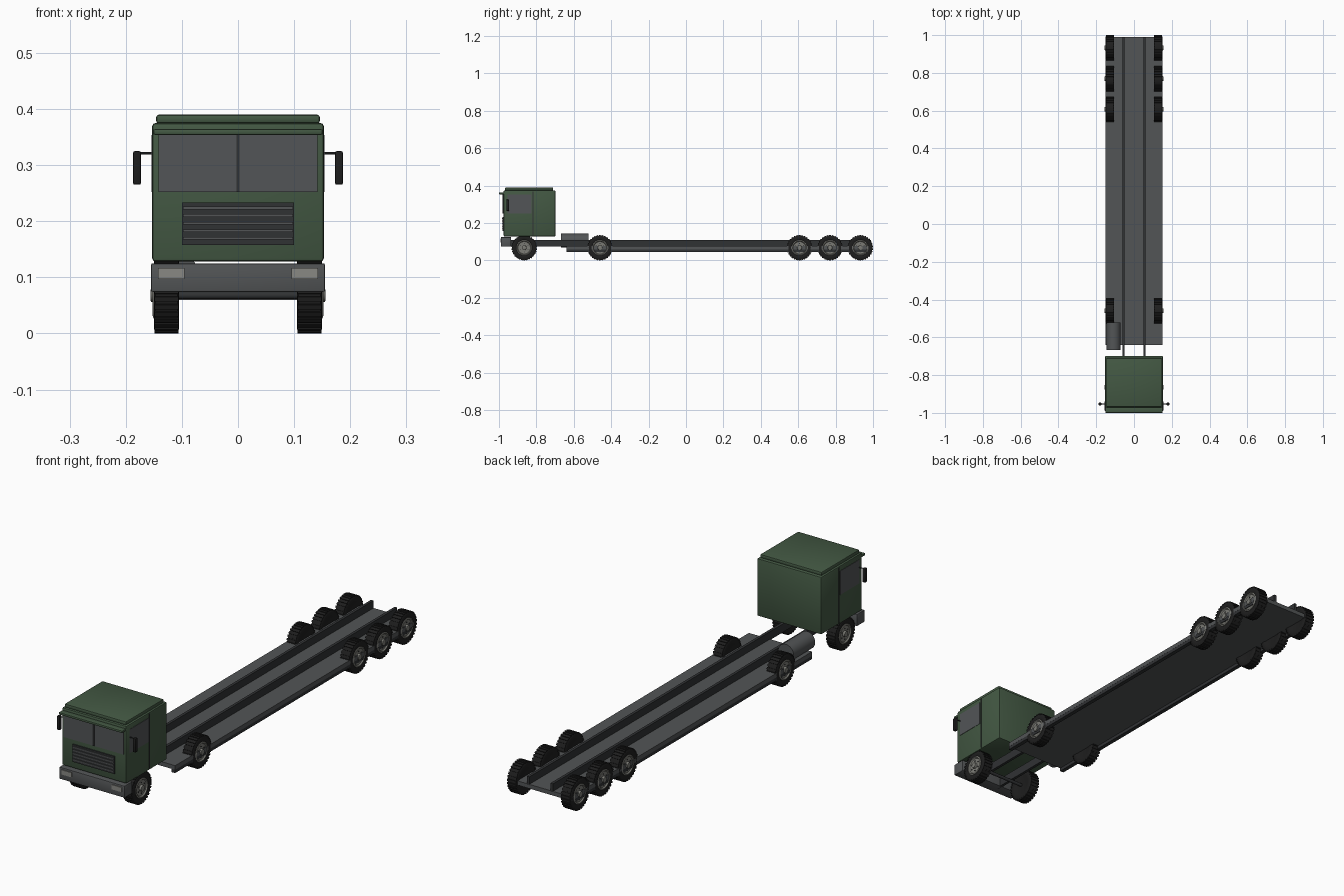
import bpy, bmesh, math
from mathutils import Matrix, Vector

if "Cube" in bpy.data.objects:
    bpy.data.objects.remove(bpy.data.objects["Cube"])


def mat(name, r, g, b):
    m = bpy.data.materials.new(name)
    m.diffuse_color = (r, g, b, 1)
    m.use_nodes = True
    m.node_tree.nodes["Principled BSDF"].inputs["Base Color"].default_value = m.diffuse_color
    return m


GREEN = mat("army_green", 0.056, 0.098, 0.056)
GREY = mat("steel_grey", 0.085, 0.09, 0.093)
DARK = mat("dark_frame", 0.03, 0.032, 0.034)
RUBBER = mat("black_rubber", 0.013, 0.013, 0.013)
RIM = mat("rim_grey", 0.2, 0.2, 0.18)
GLASS = mat("window_grey", 0.085, 0.09, 0.095)
LAMP = mat("headlight", 0.25, 0.25, 0.23)


def finish(bm, name, *mats):
    bmesh.ops.recalc_face_normals(bm, faces=bm.faces)
    me = bpy.data.meshes.new(name)
    bm.to_mesh(me)
    bm.free()
    for m in mats:
        me.materials.append(m)
    ob = bpy.data.objects.new(name, me)
    bpy.context.collection.objects.link(ob)
    return ob


def smooth(ob):
    bpy.ops.object.select_all(action='DESELECT')
    ob.select_set(True)
    bpy.context.view_layer.objects.active = ob
    bpy.ops.object.shade_smooth_by_angle(angle=math.radians(35))


def add_box(bm, x0, x1, y0, y1, z0, z1):
    m = Matrix.Translation(((x0 + x1) / 2, (y0 + y1) / 2, (z0 + z1) / 2)) @ \
        Matrix.Diagonal((abs(x1 - x0), abs(y1 - y0), z1 - z0, 1))
    return bmesh.ops.create_cube(bm, size=1, matrix=m)["verts"]


def box(name, m, x0, x1, y0, y1, z0, z1, bevel=0):
    bm = bmesh.new()
    add_box(bm, x0, x1, y0, y1, z0, z1)
    if bevel:
        bmesh.ops.bevel(bm, geom=bm.edges[:], offset=bevel, segments=2,
                        profile=0.5, affect='EDGES')
    ob = finish(bm, name, m)
    if bevel:
        smooth(ob)
    return ob


def pair(name, m, x0, x1, *rest):
    for s, side in ((1, "right"), (-1, "left")):
        a, b = sorted((s * x0, s * x1))
        box(f"{name}_{side}", m, a, b, *rest)


def cylinder(name, m, r, length, center, axis, seg=24):
    bm = bmesh.new()
    rot = Matrix.Rotation(math.pi / 2, 4, 'Y' if axis == 'X' else 'X')
    bmesh.ops.create_cone(bm, cap_ends=True, segments=seg, radius1=r, radius2=r,
                          depth=length, matrix=Matrix.Translation(center) @ rot)
    ob = finish(bm, name, m)
    smooth(ob)
    return ob


R, WZ = 0.068, 0.068


def lathe(name, m, profile, side, y, seg=32):
    # profile of (x, radius) turned round the axle line
    bm = bmesh.new()
    vs = [bm.verts.new((side * x, 0, r)) for x, r in profile]
    es = [bm.edges.new(p) for p in zip(vs, vs[1:])]
    bmesh.ops.spin(bm, geom=vs + es, cent=(0, 0, 0), axis=(1, 0, 0),
                   angle=2 * math.pi, steps=seg)
    bmesh.ops.remove_doubles(bm, verts=bm.verts, dist=1e-5)
    bmesh.ops.translate(bm, verts=bm.verts, vec=(0, y, WZ))
    ob = finish(bm, name, m)
    smooth(ob)
    return ob


def wheel(name, side, y):
    # tyre carcass
    lathe(name + "_tyre", RUBBER,
          [(0.107, 0.0), (0.107, 0.04), (0.105, 0.045), (0.105, 0.06), (0.108, 0.065),
           (0.147, 0.065), (0.150, 0.06), (0.150, 0.045), (0.147, 0.04), (0.14, 0.038)],
          side, y)
    # rim dish with hub cap
    lathe(name + "_hub", RIM,
          [(0.14, 0.042), (0.150, 0.042), (0.152, 0.037), (0.147, 0.033),
           (0.146, 0.013), (0.155, 0.012), (0.156, 0.008), (0.156, 0.0)], side, y, 24)
    # tread blocks and wheel bolts
    bm = bmesh.new()
    for i in range(30):
        vs = add_box(bm, side * 0.106, side * 0.149, -0.0042, 0.0042, 0.062, R)
        bmesh.ops.rotate(bm, verts=vs, cent=(0, 0, 0),
                         matrix=Matrix.Rotation(i * math.tau / 30, 3, 'X'))
    bmesh.ops.translate(bm, verts=bm.verts, vec=(0, y, WZ))
    finish(bm, name + "_tread", RUBBER)
    bm = bmesh.new()
    for i in range(6):
        vs = add_box(bm, side * 0.145, side * 0.149, -0.002, 0.002, 0.021, 0.025)
        bmesh.ops.rotate(bm, verts=vs, cent=(0, 0, 0),
                         matrix=Matrix.Rotation(i * math.tau / 6, 3, 'X'))
    bmesh.ops.translate(bm, verts=bm.verts, vec=(0, y, WZ))
    finish(bm, name + "_bolts", DARK)


# wheels and axles
for n, y in enumerate((-0.865, -0.46, 0.607, 0.77, 0.932), 1):
    for s, side in ((1, "right"), (-1, "left")):
        wheel(f"wheel_{n}_{side}", s, y)
    cylinder(f"axle_{n}", DARK, 0.007, 0.23, (0, y, WZ), 'X', 12)

# chassis rails, flat deck and deck side rails
pair("chassis_rail", DARK, 0.050, 0.062, -0.96, 0.99, 0.074, 0.11)
box("deck", GREY, -0.15, 0.15, -0.64, 0.99, 0.06, 0.078)
pair("deck_side_rail", DARK, 0.132, 0.1495, -0.64, 0.99, 0.046, 0.0605)

# fuel tank
cylinder("fuel_tank", GREY, 0.037, 0.146, (-0.108, -0.595, 0.106), 'Y', 32)

# cab shell, roof cap and sun visor
box("cab", GREEN, -0.153, 0.153, -0.975, -0.698, 0.128, 0.375, 0.006)
box("roof_cap", GREEN, -0.146, 0.146, -0.968, -0.71, 0.374, 0.39, 0.005)
box("sun_visor", GREEN, -0.151, 0.151, -1.0, -0.97, 0.354, 0.364, 0.003)

# windscreen, side windows and door seams
box("windscreen", GLASS, -0.142, 0.142, -0.978, -0.97, 0.252, 0.354)
box("windscreen_divider", DARK, -0.003, 0.003, -0.980, -0.972, 0.252, 0.354)
pair("side_window", GLASS, 0.148, 0.1545, -0.955, -0.825, 0.252, 0.354)
pair("door_seam", DARK, 0.149, 0.1537, -0.820, -0.816, 0.134, 0.37)

# grille with slats
box("grille_panel", DARK, -0.1, 0.1, -0.980, -0.972, 0.158, 0.233)
for i in range(5):
    z = 0.167 + i * 0.0135
    box(f"grille_slat_{i + 1}", GREY, -0.098, 0.098, -0.983, -0.978, z, z + 0.005)

# bumper with headlights
box("bumper", GREY, -0.155, 0.155, -0.99, -0.936, 0.074, 0.125, 0.003)
pair("headlight", LAMP, 0.095, 0.143, -0.993, -0.985, 0.097, 0.117)

# mirrors on arms
for s, side in ((1, "right"), (-1, "left")):
    a, b = sorted((s * 0.173, s * 0.187))
    box(f"mirror_{side}", RUBBER, a, b, -0.961, -0.946, 0.265, 0.325, 0.003)
    cylinder(f"mirror_arm_{side}", DARK, 0.002, 0.03, (s * 0.163, -0.953, 0.321), 'X', 8)
